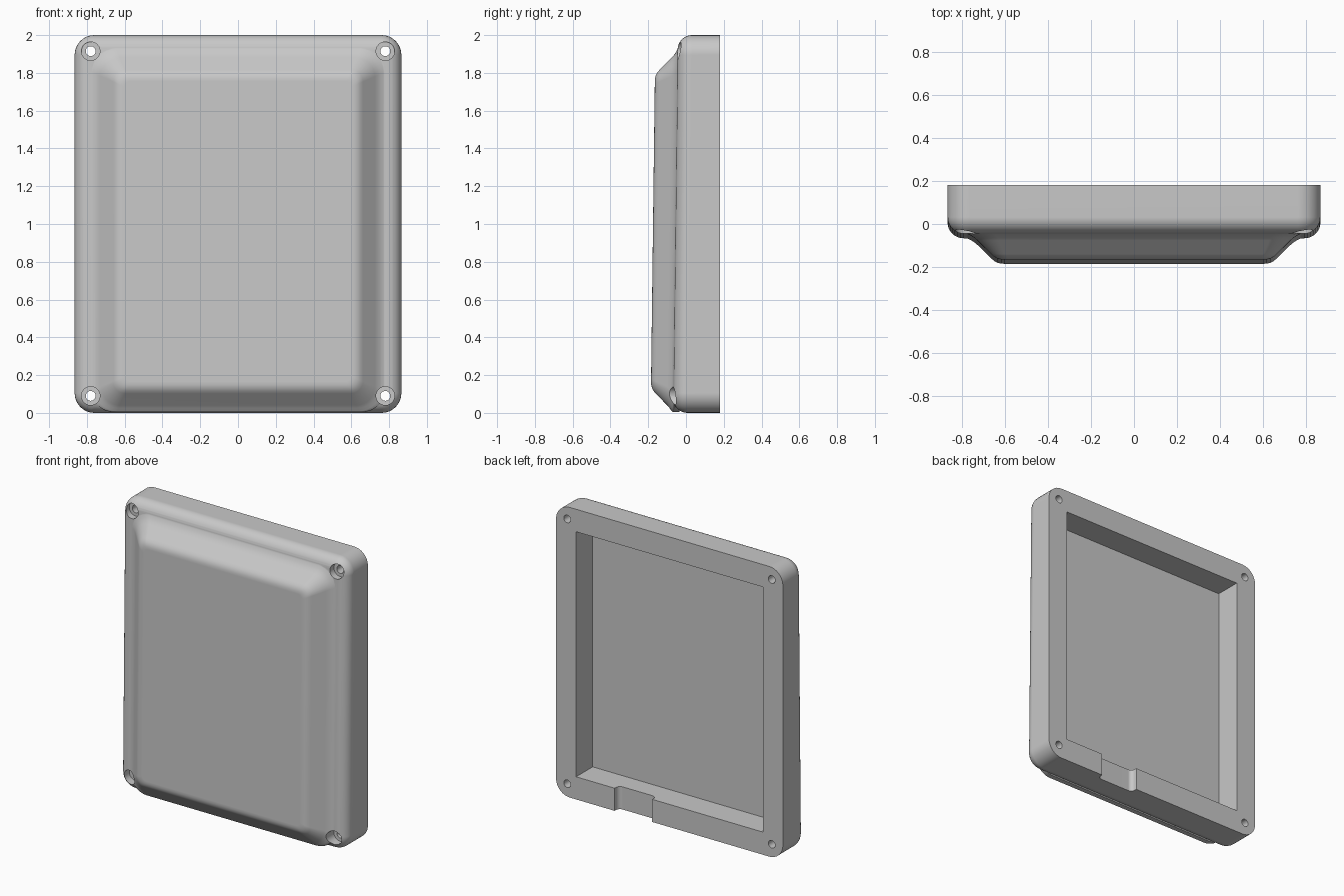
import bpy, bmesh, math
from mathutils import Matrix, Vector

if "Cube" in bpy.data.objects:
    bpy.data.objects.remove(bpy.data.objects["Cube"])

GREY = (0.58, 0.58, 0.58, 1)
mat = bpy.data.materials.new("plain grey")
mat.use_nodes = True
mat.diffuse_color = GREY
mat.node_tree.nodes["Principled BSDF"].inputs["Base Color"].default_value = GREY

W, H, BACK = 0.865, 2.0, 0.18      # half width, height, back plane
RIM, CROWN = -0.043, -0.162        # depth of rim and raised panel at the top
TILT = 0.0125                      # front leans forward towards the bottom


def make_object(name, bm):
    bmesh.ops.recalc_face_normals(bm, faces=bm.faces[:])
    mesh = bpy.data.meshes.new(name)
    bm.to_mesh(mesh)
    bm.free()
    mesh.materials.append(mat)
    obj = bpy.data.objects.new(name, mesh)
    bpy.context.collection.objects.link(obj)
    return obj


def ring(half_x, low, high, radius, depth, tilt=TILT, steps=8):
    """Rounded rectangle facing the front."""
    points = []
    corners = [(1, 1), (-1, 1), (-1, -1), (1, -1)]
    for quarter, (sx, sz) in enumerate(corners):
        cx = sx * (half_x - radius)
        cz = high - radius if sz > 0 else low + radius
        for i in range(steps + 1):
            a = (quarter + i / steps) * math.pi / 2
            z = cz + radius * math.sin(a)
            y = depth - tilt * (H - z)
            points.append((cx + radius * math.cos(a), y, z))
    return points


def loft(name, rings):
    bm = bmesh.new()
    loops = [[bm.verts.new(p) for p in r] for r in rings]
    for a, b in zip(loops, loops[1:]):
        for i in range(len(a)):
            j = (i + 1) % len(a)
            bm.faces.new((a[i], a[j], b[j], b[i]))
    bm.faces.new(loops[0])
    bm.faces.new(loops[-1])
    return make_object(name, bm)


def box(name, low, high):
    bm = bmesh.new()
    bmesh.ops.create_cube(bm, size=1)
    low, high = Vector(low), Vector(high)
    for v in bm.verts:
        v.co = [l + (c + 0.5) * (h - l) for c, l, h in zip(v.co, low, high)]
    return bm


def cylinder(name, x, z, radius, front, back):
    bm = bmesh.new()
    place = Matrix.Translation((x, (front + back) / 2, z)) @ Matrix.Rotation(math.pi / 2, 4, "X")
    bmesh.ops.create_cone(bm, cap_ends=True, segments=32, radius1=radius,
                          radius2=radius, depth=back - front, matrix=place)
    return make_object(name, bm)


def combine(target, tool, operation):
    tool.hide_render = True
    mod = target.modifiers.new(operation, "BOOLEAN")
    mod.operation, mod.solver, mod.object = operation, "EXACT", tool
    bpy.context.view_layer.objects.active = target
    bpy.ops.object.modifier_apply(modifier=mod.name)
    bpy.data.objects.remove(tool)


# Tray body with a rounded front edge
EDGE = 0.075
rings = [ring(W, 0, H, 0.105, BACK, tilt=0)]
for i in range(9):
    a = i / 8 * math.pi / 2
    inset = EDGE * (1 - math.cos(a))
    rings.append(ring(W - inset, inset, H - inset, 0.105 - inset,
                      RIM + EDGE * (1 - math.sin(a))))
cover = loft("cover", rings)

# Raised panel: outward distance from the flat, and depth
profile = [(0.185, -0.01), (0.185, -0.039), (0.17, -0.045), (0.155, -0.052),
           (0.14, -0.062), (0.125, -0.075), (0.062, -0.137), (0.048, -0.149),
           (0.033, -0.157), (0.017, -0.161), (0, CROWN)]
panel = loft("raised_panel", [
    ring(0.6 + t, max(0.165 - t, 0.004), 1.755 + t, 0.03 + 0.55 * t, d)
    for t, d in profile])
combine(cover, panel, "UNION")

# Rear pocket
pocket = make_object("pocket", box("pocket", (-0.712, 0, 0.156), (0.712, 0.4, 1.845)))
combine(cover, pocket, "DIFFERENCE")

# Cable notch with rounded inner corners through the bottom of the frame
bm = box("notch", (0.132, 0.135, -0.1), (0.418, 0.4, 0.3))
edges = [e for e in bm.edges
         if all(v.co.y < 0.2 for v in e.verts) and abs(e.verts[0].co.z - e.verts[1].co.z) > 0.1]
bmesh.ops.bevel(bm, geom=edges, offset=0.03, segments=6, profile=0.5, affect="EDGES")
combine(cover, make_object("cable_notch", bm), "DIFFERENCE")

# Counterbored screw holes in the four corners
for x in (-0.78, 0.78):
    for z in (0.09, 1.915):
        combine(cover, cylinder("counterbore", x, z, 0.049, -0.4, 0.0), "DIFFERENCE")
        combine(cover, cylinder("screw_hole", x, z, 0.026, -0.3, 0.4), "DIFFERENCE")

# Smooth shading with crisp edges
bpy.ops.object.select_all(action="DESELECT")
cover.select_set(True)
bpy.context.view_layer.objects.active = cover
bpy.ops.object.shade_smooth_by_angle(angle=math.radians(30))
weighted = cover.modifiers.new("weighted normals", "WEIGHTED_NORMAL")
weighted.keep_sharp = True
